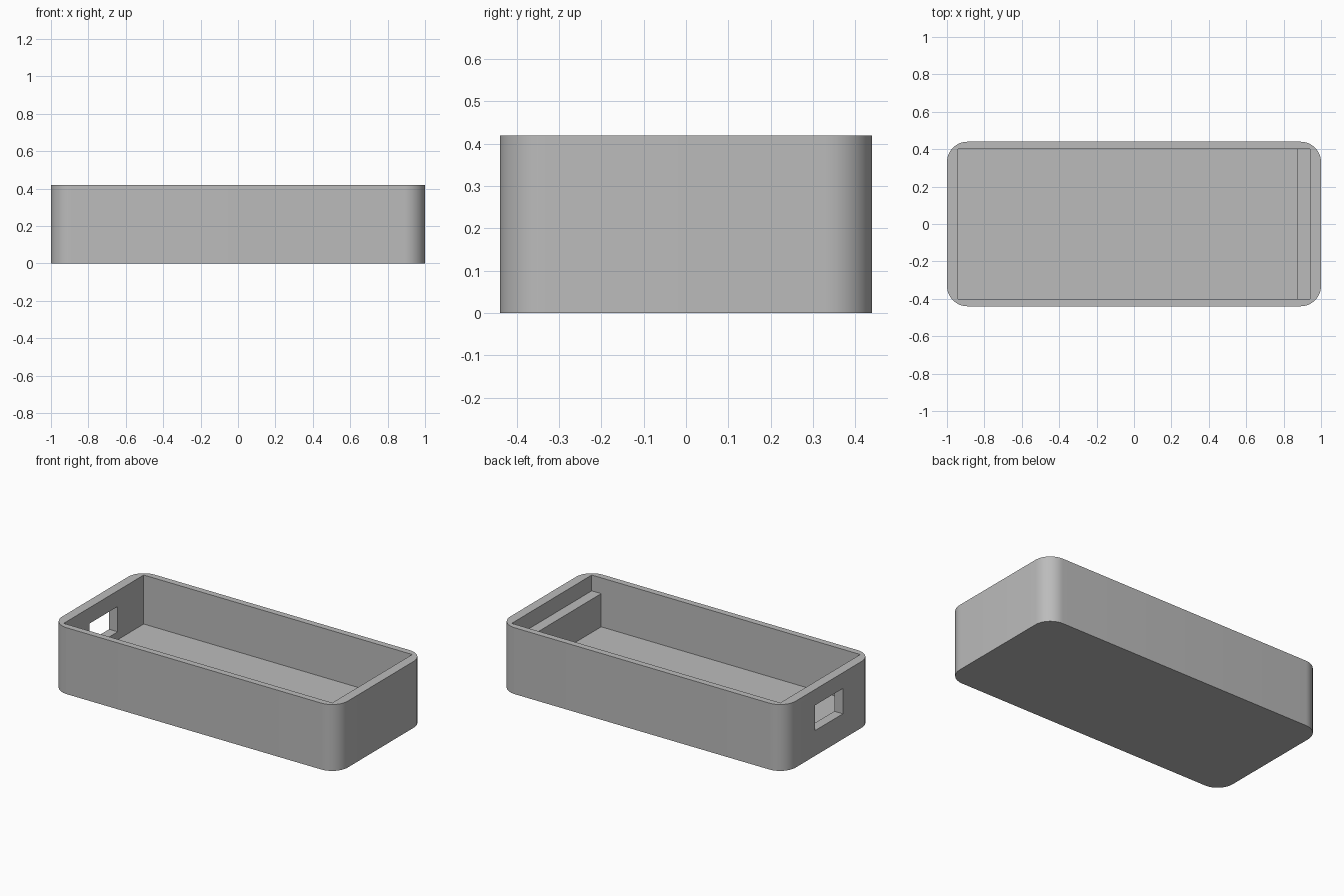
import bpy
import bmesh
import math

if "Cube" in bpy.data.objects:
    bpy.data.objects.remove(bpy.data.objects["Cube"], do_unlink=True)

LENGTH, WIDTH, HEIGHT = 2.0, 0.88, 0.42
RADIUS, FLOOR = 0.11, 0.11
INNER_X, INNER_Y = 0.94, 0.40

grey = bpy.data.materials.new("plain grey")
grey.use_nodes = True
colour = (0.5, 0.5, 0.5, 1)
grey.diffuse_color = colour
grey.node_tree.nodes["Principled BSDF"].inputs["Base Color"].default_value = colour


def add_object(name, bm):
    mesh = bpy.data.meshes.new(name)
    bm.to_mesh(mesh)
    bm.free()
    mesh.materials.append(grey)
    obj = bpy.data.objects.new(name, mesh)
    bpy.context.collection.objects.link(obj)
    return obj


def block(name, low, high):
    bm = bmesh.new()
    bmesh.ops.create_cube(bm, size=1)
    for v in bm.verts:
        v.co = [a + (c + 0.5) * (b - a) for a, b, c in zip(low, high, v.co)]
    return add_object(name, bm)


def cut(target, cutter):
    mod = target.modifiers.new(cutter.name, "BOOLEAN")
    mod.operation = "DIFFERENCE"
    mod.solver = "EXACT"
    mod.object = cutter
    bpy.context.view_layer.objects.active = target
    bpy.ops.object.modifier_apply(modifier=mod.name)
    bpy.data.objects.remove(cutter, do_unlink=True)


# Outer body: rounded rectangle raised to full height
bm = bmesh.new()
outline = []
steps = 12
for corner, (sx, sy) in enumerate([(1, 1), (-1, 1), (-1, -1), (1, -1)]):
    for i in range(steps + 1):
        angle = math.pi / 2 * (corner + i / steps)
        outline.append(bm.verts.new((
            sx * (LENGTH / 2 - RADIUS) + RADIUS * math.cos(angle),
            sy * (WIDTH / 2 - RADIUS) + RADIUS * math.sin(angle), 0)))
base = bm.faces.new(outline)
raised = bmesh.ops.extrude_face_region(bm, geom=[base])
top = [g for g in raised["geom"] if isinstance(g, bmesh.types.BMVert)]
bmesh.ops.translate(bm, verts=top, vec=(0, 0, HEIGHT))
bmesh.ops.recalc_face_normals(bm, faces=bm.faces)
tray = add_object("tray_body", bm)

# Square-cornered cavity, leaving a step across the +x end
cut(tray, block("cavity", (-INNER_X, -INNER_Y, FLOOR), (0.874, INNER_Y, 0.6)))
cut(tray, block("step_recess", (0.8, -INNER_Y, 0.32), (INNER_X, INNER_Y, 0.6)))

# Port opening through the -x end wall
cut(tray, block("port_opening", (-1.1, -0.14, 0.16), (-0.9, 0.14, 0.32)))

bpy.ops.object.select_all(action="DESELECT")
tray.select_set(True)
bpy.context.view_layer.objects.active = tray
bpy.ops.object.shade_smooth_by_angle(angle=math.radians(30))
